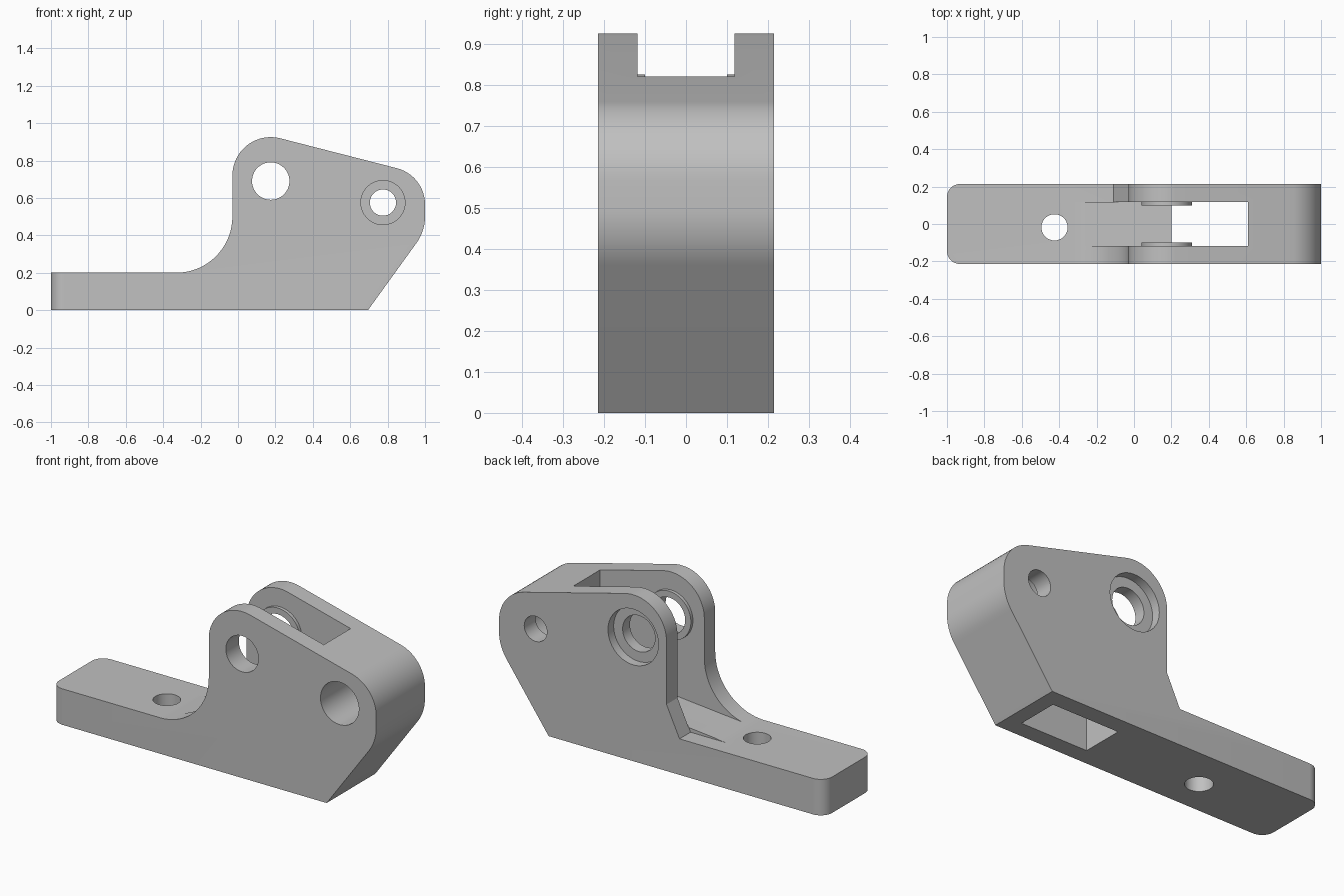
import bpy
import bmesh
from math import cos, sin, radians, pi
from mathutils import Matrix, Vector

cube = bpy.data.objects.get("Cube")
if cube:
    bpy.data.objects.remove(cube, do_unlink=True)

grey = bpy.data.materials.new("plain grey")
grey.use_nodes = True
COLOUR = (0.53, 0.53, 0.53, 1)
grey.diffuse_color = COLOUR
grey.node_tree.nodes["Principled BSDF"].inputs["Base Color"].default_value = COLOUR

HALF = 0.214    # half of the body's depth
SLOT = 0.118    # half of the slot's width
PIVOT = (0.175, 0.69)
PIN = (0.775, 0.575)


def arc(cx, cz, r, start, end, steps=14):
    angles = [radians(start + (end - start) * i / steps) for i in range(steps + 1)]
    return [(cx + r * cos(a), cz + r * sin(a)) for a in angles]


def finish(bm, name):
    bmesh.ops.recalc_face_normals(bm, faces=bm.faces[:])
    mesh = bpy.data.meshes.new(name)
    bm.to_mesh(mesh)
    bm.free()
    mesh.materials.append(grey)
    obj = bpy.data.objects.new(name, mesh)
    bpy.context.collection.objects.link(obj)
    return obj


def prism(name, outline, y0, y1, round_end=0):
    """Extrude an x-z outline along y, optionally rounding the far left corners."""
    bm = bmesh.new()
    face = bm.faces.new([bm.verts.new((x, y0, z)) for x, z in outline])
    new = bmesh.ops.extrude_face_region(bm, geom=[face])["geom"]
    moved = [v for v in new if isinstance(v, bmesh.types.BMVert)]
    bmesh.ops.translate(bm, verts=moved, vec=(0, y1 - y0, 0))
    bmesh.ops.recalc_face_normals(bm, faces=bm.faces[:])
    if round_end:
        ends = [e for e in bm.edges if all(v.co.x < -0.99 for v in e.verts)
                and abs(e.verts[0].co.z - e.verts[1].co.z) > 0.1]
        bmesh.ops.bevel(bm, geom=ends, offset=round_end, segments=8,
                        profile=0.5, affect='EDGES')
    return finish(bm, name)


def cylinder(name, centre, radius, depth, along_y=True):
    bm = bmesh.new()
    turn = Matrix.Rotation(pi / 2, 4, 'X') if along_y else Matrix()
    bmesh.ops.create_cone(bm, cap_ends=True, segments=64, radius1=radius,
                          radius2=radius, depth=depth,
                          matrix=Matrix.Translation(Vector(centre)) @ turn)
    return finish(bm, name)


def bore(name, spot, radius, y0, y1):
    return cylinder(name, (spot[0], (y0 + y1) / 2, spot[1]), radius, y1 - y0)


def combine(target, tool, operation='DIFFERENCE'):
    tool.hide_render = True
    mod = target.modifiers.new(tool.name, 'BOOLEAN')
    mod.operation = operation
    mod.solver = 'EXACT'
    mod.object = tool
    bpy.context.view_layer.objects.active = target
    bpy.ops.object.modifier_apply(modifier=mod.name)
    bpy.data.objects.remove(tool, do_unlink=True)


# Body: side silhouette with rounded head and filleted foot
outline = [(-1, 0), (0.695, 0)]
outline += arc(0.76, 0.5, 0.24, -36, 0, 10)
outline += arc(0.8, 0.565, 0.2, 0, 75.5)
outline += arc(0.175, 0.72, 0.205, 75.5, 180, 20)
outline += arc(-0.33, 0.5, 0.3, 0, -90, 18)
outline += [(-1, 0.2)]
body = prism("bracket_body", outline, -HALF, HALF, round_end=0.07)

# Slot between the cheeks, with its gentle ramp and the open window below
combine(body, prism("slot", [(-0.34, 0.201), (0.2, 0.25), (0.2, -0.2),
                             (0.61, -0.2), (0.61, 1.2), (-0.34, 1.2)], -SLOT, SLOT))

# The back cheek has a slanted foot in place of the fillet
combine(body, prism("foot_relief", [(-0.4, 0.2), (-0.11, 0.2), (-0.03, 0.37),
                                    (-0.03, 0.6), (-0.4, 0.6)], SLOT - 0.001, 0.4))

# Thin bosses around the pivot on the inner sides of both cheeks
for side, label in ((-1, "front"), (1, "back")):
    y0, y1 = sorted((side * 0.1, side * 0.145))
    combine(body, bore(label + "_boss", PIVOT, 0.135, y0, y1), 'UNION')

# Pivot hole with back recess, stepped pin hole, mounting hole
combine(body, bore("pivot_hole", PIVOT, 0.1, -0.5, 0.5))
combine(body, bore("pivot_recess", PIVOT, 0.155, HALF - 0.05, 0.5))
combine(body, bore("pin_hole", PIN, 0.07, -0.5, 0.5))
combine(body, bore("pin_recess", PIN, 0.118, -0.5, HALF - 0.1))
combine(body, cylinder("mounting_hole", (-0.425, -0.018, 0.1), 0.07, 0.6, False))

# Smooth the curves, keep hard edges
bpy.ops.object.select_all(action='DESELECT')
body.select_set(True)
bpy.context.view_layer.objects.active = body
bpy.ops.object.shade_smooth_by_angle(angle=radians(25))
